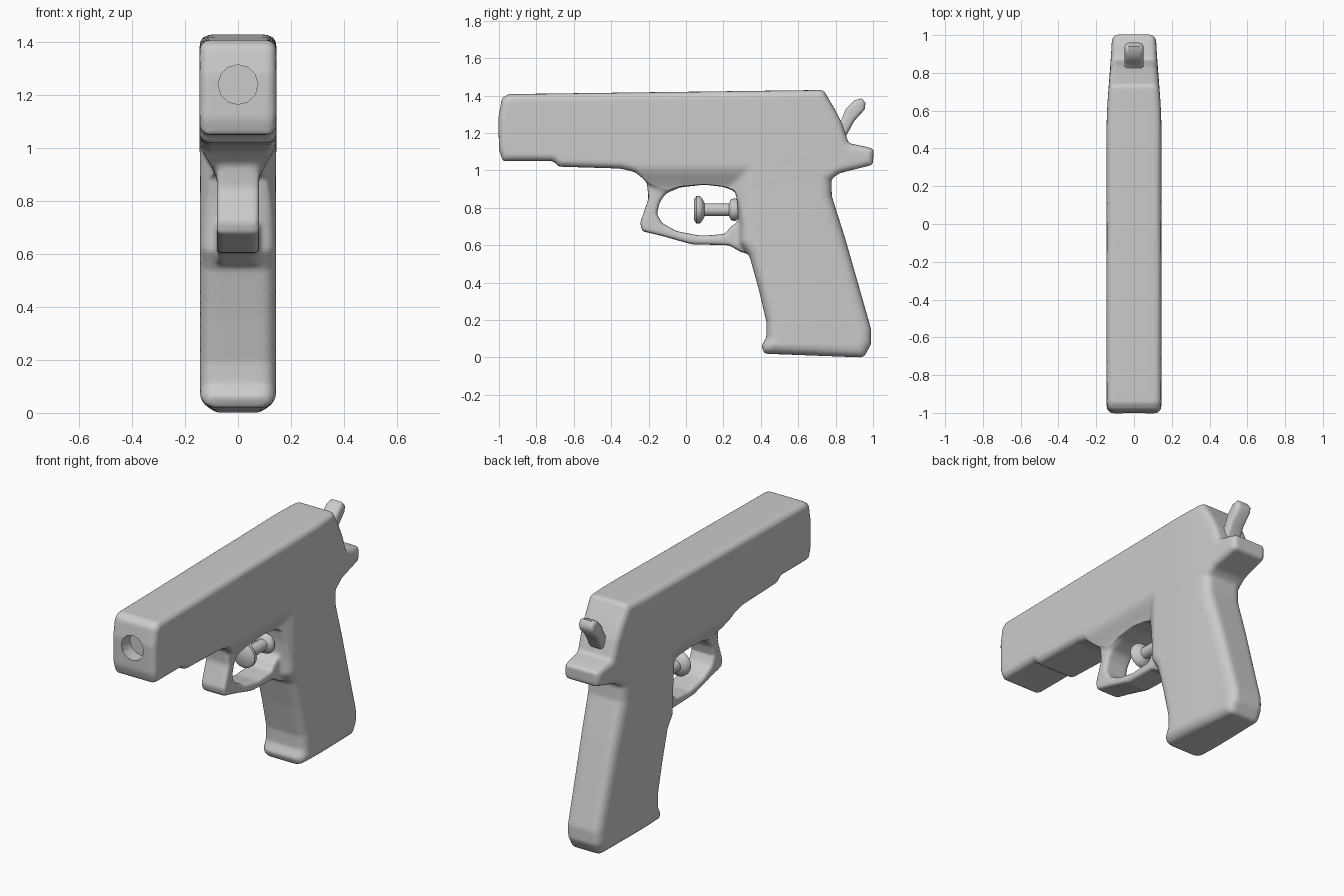
import bpy, bmesh, math
from mathutils import Vector

if "Cube" in bpy.data.objects:
    bpy.data.objects.remove(bpy.data.objects["Cube"])


def add_object(name, mesh):
    obj = bpy.data.objects.new(name, mesh)
    bpy.context.collection.objects.link(obj)
    return obj


def evaluated_mesh(obj):
    bpy.context.view_layer.update()
    dg = bpy.context.evaluated_depsgraph_get()
    return bpy.data.meshes.new_from_object(obj.evaluated_get(dg))


def rounded_plate(loops, half, rim, res=3):
    """Side outline (y, z), with optional holes, given width in x and a round rim."""
    cu = bpy.data.curves.new("outline", 'CURVE')
    cu.dimensions, cu.fill_mode = '2D', 'BOTH'
    cu.extrude, cu.bevel_depth, cu.offset = half - rim, rim, -rim
    cu.bevel_resolution = res
    for pts in loops:
        sp = cu.splines.new('POLY')
        sp.points.add(len(pts) - 1)
        for p, (y, z) in zip(sp.points, pts):
            p.co = (y, z, 0, 1)
        sp.use_cyclic_u = True
    tmp = add_object("outline_helper", cu)
    mesh = evaluated_mesh(tmp)
    bpy.data.objects.remove(tmp)
    for v in mesh.vertices:
        v.co = (v.co.z, v.co.x, v.co.y)
    bm = bmesh.new()
    bm.from_mesh(mesh)
    bmesh.ops.remove_doubles(bm, verts=bm.verts, dist=0.0005)
    bmesh.ops.recalc_face_normals(bm, faces=bm.faces)
    bm.to_mesh(mesh)
    bm.free()
    return mesh


def smoothstep(a, b, t):
    t = max(0, min(1, (t - a) / (b - a)))
    return t * t * (3 - 2 * t)


def shade(obj, angle):
    bpy.ops.object.select_all(action='DESELECT')
    obj.select_set(True)
    bpy.context.view_layer.objects.active = obj
    bpy.ops.object.shade_smooth_by_angle(angle=math.radians(angle))


# Upper body with the rear ledge
upper = [(-1, 1.11), (-0.98, 1.05), (-0.71, 1.05), (-0.68, 1.02), (-0.35, 1.01),
         (-0.27, 0.99), (-0.2, 0.93), (-0.1, 0.895), (-0.03, 0.915), (0.1, 0.925),
         (0.2, 0.915), (0.3, 0.88), (0.77, 0.95), (0.82, 0.985), (1.0, 1.03),
         (1.003, 1.115), (0.95, 1.13), (0.87, 1.145), (0.835, 1.25), (0.80, 1.32),
         (0.735, 1.43), (-0.95, 1.408), (-0.985, 1.385), (-1.003, 1.28)]
# Grip
grip = [(0.26, 0.9), (0.28, 0.8), (0.29, 0.7), (0.29, 0.61), (0.34, 0.54),
        (0.39, 0.36), (0.43, 0.19), (0.43, 0.11), (0.403, 0.06), (0.42, 0.02),
        (0.95, 0), (0.99, 0.07), (0.99, 0.15), (0.93, 0.36), (0.85, 0.64),
        (0.78, 0.86), (0.775, 1.03), (0.7, 1.1), (0.35, 1.1)]
# Trigger guard ring and its opening
guard = [(-0.28, 1.03), (-0.21, 0.94), (-0.2, 0.85), (-0.245, 0.72), (-0.235, 0.675),
         (-0.13, 0.65), (0.03, 0.605), (0.23, 0.6), (0.3, 0.56), (0.4, 0.56), (0.4, 1.03)]
opening = [(-0.14, 0.83), (-0.11, 0.875), (-0.03, 0.91), (0.1, 0.923), (0.2, 0.912),
           (0.27, 0.885), (0.28, 0.73), (0.23, 0.69), (0.21, 0.66), (0.08, 0.65),
           (-0.05, 0.675), (-0.13, 0.72), (-0.155, 0.77)]

# Merge the plates into one moulded shell
bm = bmesh.new()
for loops, half, rim in (([upper], 0.145, 0.035), ([grip], 0.143, 0.055),
                         ([guard, opening], 0.08, 0.015)):
    bm.from_mesh(rounded_plate(loops, half, rim))
joined = bpy.data.meshes.new("shell")
bm.to_mesh(joined)
bm.free()
raw = add_object("shell_helper", joined)
rm = raw.modifiers.new("Remesh", 'REMESH')
rm.mode, rm.voxel_size = 'VOXEL', 0.011
shell = evaluated_mesh(raw)
bpy.data.objects.remove(raw)

# Narrow the frame towards the guard and taper the rear
for v in shell.vertices:
    x, y, z = v.co
    limit = 0.085 + 0.06 * max(smoothstep(0.88, 1.03, z), smoothstep(0.2, 0.36, y))
    x = max(-limit, min(limit, x))
    v.co.x = x * (1 - 0.2 * smoothstep(0.5, 1.05, y))
body = add_object("body", shell)
sm = body.modifiers.new("Smooth", 'SMOOTH')
sm.factor, sm.iterations = 0.5, 6

# Muzzle recess
bm = bmesh.new()
bmesh.ops.create_cone(bm, cap_ends=True, segments=12, radius1=0.075, radius2=0.075, depth=0.2)
cut_mesh = bpy.data.meshes.new("muzzle_cutter")
bm.to_mesh(cut_mesh)
bm.free()
cutter = add_object("muzzle_cutter", cut_mesh)
cutter.rotation_euler.x = math.pi / 2
cutter.location = (0, -1.02, 1.24)
cutter.hide_render = True
cutter.hide_set(True)
cut = body.modifiers.new("Muzzle", 'BOOLEAN')
cut.operation, cut.object, cut.solver = 'DIFFERENCE', cutter, 'EXACT'
body.data = evaluated_mesh(body)
body.modifiers.clear()
bpy.data.objects.remove(cutter)
shade(body, 50)

# Hammer
hammer = add_object("hammer", rounded_plate([[
    (0.76, 1.25), (0.83, 1.27), (0.855, 1.33), (0.9, 1.375), (0.94, 1.385), (0.96, 1.36),
    (0.955, 1.325), (0.9, 1.265), (0.865, 1.2), (0.84, 1.16), (0.78, 1.16)]], 0.05, 0.022))
shade(hammer, 60)

# Trigger plunger, turned around the y axis
bm = bmesh.new()
turned = [(0.042, 0), (0.042, 0.055), (0.055, 0.073), (0.075, 0.073), (0.09, 0.055),
          (0.1, 0.034), (0.23, 0.034), (0.24, 0.055), (0.26, 0.062), (0.28, 0.05), (0.34, 0.045), (0.34, 0)]
vs = [bm.verts.new((0, y, 0.79 + r)) for y, r in turned]
es = [bm.edges.new(e) for e in zip(vs, vs[1:])]
bmesh.ops.spin(bm, geom=vs + es, cent=Vector((0, 0, 0.79)), axis=Vector((0, 1, 0)),
               angle=2 * math.pi, steps=16, use_duplicate=False)
bmesh.ops.remove_doubles(bm, verts=bm.verts, dist=0.0005)
bmesh.ops.recalc_face_normals(bm, faces=bm.faces)
plunger = bpy.data.meshes.new("trigger")
bm.to_mesh(plunger)
bm.free()
shade(add_object("trigger", plunger), 50)
